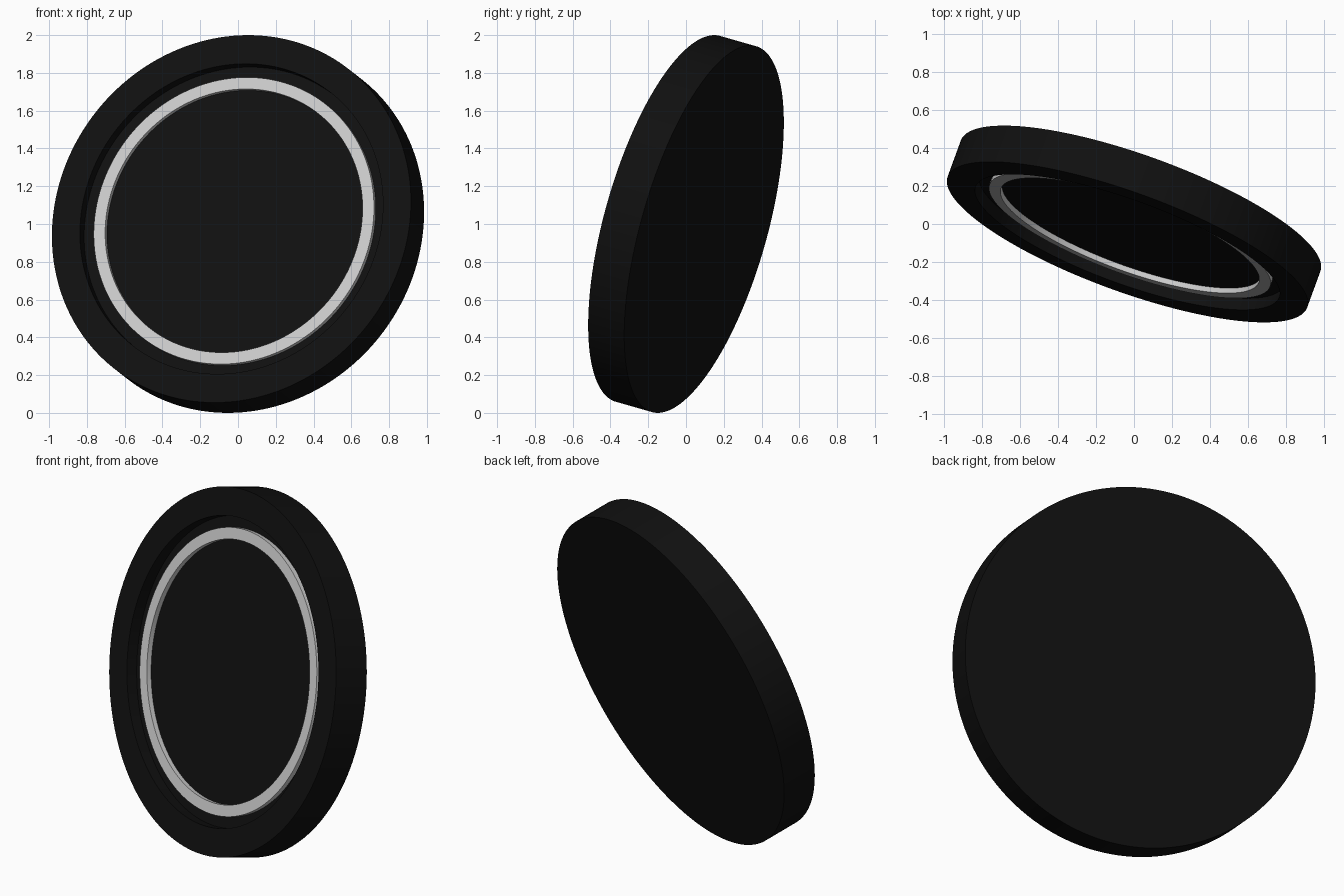
import bpy, bmesh, math
from mathutils import Matrix

if "Cube" in bpy.data.objects:
    bpy.data.objects.remove(bpy.data.objects["Cube"])

SEG = 160
# The disc faces the front, leaned back 15 degrees and turned 20 degrees
POSE = (Matrix.Translation((0, 0, 1))
        @ Matrix.Rotation(math.radians(-20), 4, 'Z')
        @ Matrix.Rotation(math.radians(75), 4, 'X'))


def lathe(name, profile, closed=False):
    """Revolve (radius, height) points around the local z axis."""
    bm = bmesh.new()
    rings = []
    for r, h in profile:
        if r == 0:
            rings.append([bm.verts.new((0, 0, h))] * SEG)
        else:
            rings.append([bm.verts.new((r * math.cos(a), r * math.sin(a), h))
                          for a in (2 * math.pi * i / SEG for i in range(SEG))])
    pairs = list(zip(rings, rings[1:]))
    if closed:
        pairs.append((rings[-1], rings[0]))
    for a, b in pairs:
        for i in range(SEG):
            j = (i + 1) % SEG
            bm.faces.new(list(dict.fromkeys((a[i], a[j], b[j], b[i]))))
    bmesh.ops.recalc_face_normals(bm, faces=bm.faces)
    mesh = bpy.data.meshes.new(name)
    bm.to_mesh(mesh)
    bm.free()
    obj = bpy.data.objects.new(name, mesh)
    bpy.context.collection.objects.link(obj)
    obj.matrix_world = POSE
    bpy.ops.object.select_all(action='DESELECT')
    obj.select_set(True)
    bpy.context.view_layer.objects.active = obj
    bpy.ops.object.shade_smooth_by_angle(angle=math.radians(30))
    return obj


black = bpy.data.materials.new("black")
black.diffuse_color = (0.005, 0.005, 0.005, 1)
black.use_nodes = True
black.node_tree.nodes["Principled BSDF"].inputs["Base Color"].default_value = black.diffuse_color

# Thick disc with a shallow round recess in its front face
body = lathe("disc_body", [(0, -0.105), (1.007, -0.105), (1.007, 0.105),
                           (0.85, 0.105), (0.85, 0.038), (0, 0.038)])
body.data.materials.append(black)

# Pale raised ring lying in the recess
lathe("light_ring", [(0.722, 0.03), (0.786, 0.03), (0.786, 0.067), (0.722, 0.067)],
      closed=True)
